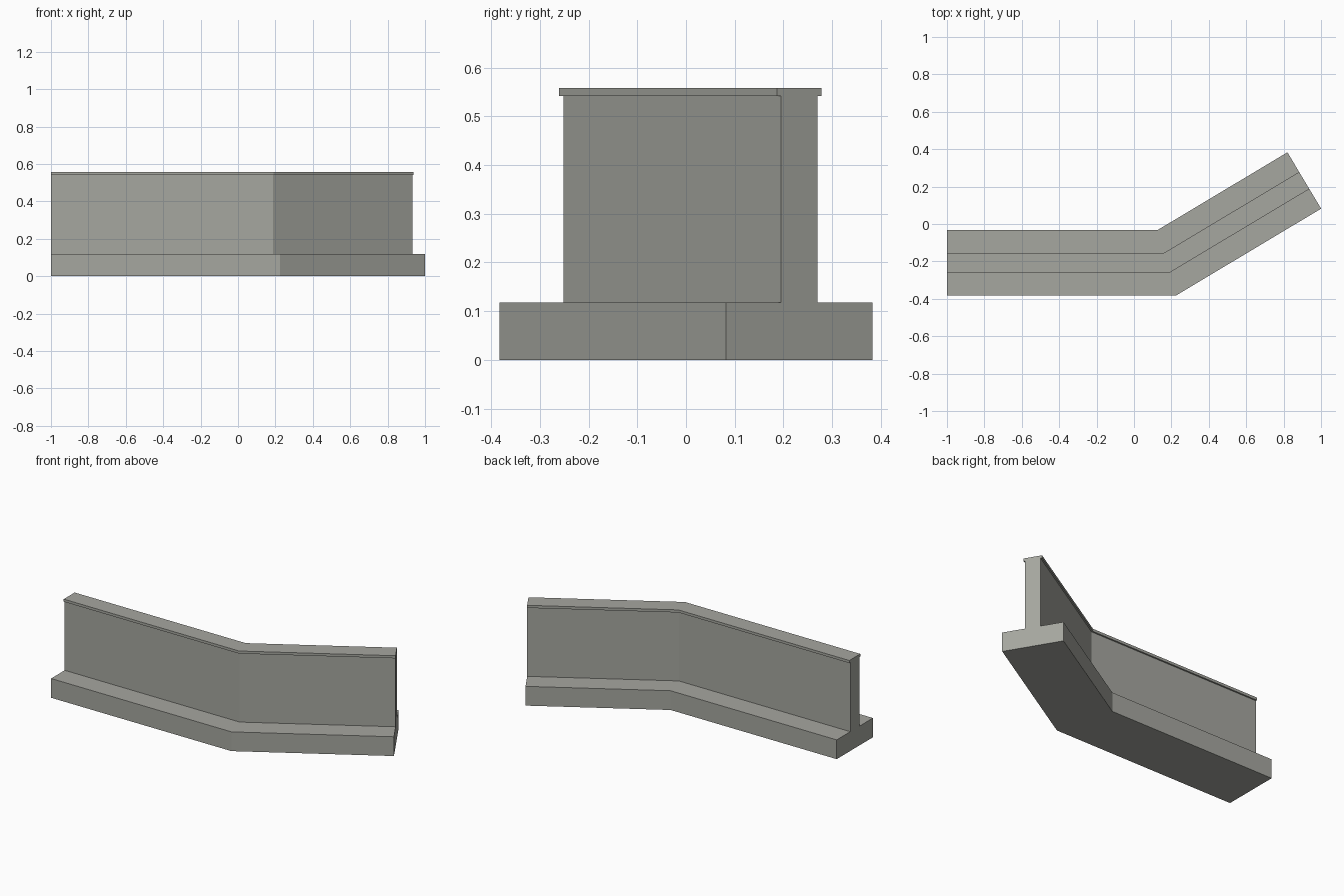
import bpy, bmesh, math
from mathutils import Vector

if "Cube" in bpy.data.objects:
    bpy.data.objects.remove(bpy.data.objects["Cube"])

# Concrete material
concrete = bpy.data.materials.new("concrete_grey")
concrete.diffuse_color = (0.38, 0.385, 0.35, 1)
concrete.use_nodes = True
concrete.node_tree.nodes["Principled BSDF"].inputs["Base Color"].default_value = concrete.diffuse_color

# Inverted-T cross-section: (half width, height), mirrored to a closed loop
half = [(0.1755, 0.0), (0.1755, 0.118), (0.0437, 0.118),
        (0.0437, 0.542), (0.053, 0.542), (0.053, 0.558)]
profile = half + [(-w, z) for w, z in reversed(half)]

# Bent centre line; each station has a sideways vector (mitred at the bend)
angle = math.radians(30.9)
bend = Vector((0.175, -0.2075))
end = bend + Vector((math.cos(angle), math.sin(angle))) * 0.857
miter = 1 / math.cos(angle / 2)
stations = [
    (Vector((-1, -0.2075)), Vector((0, -1))),
    (bend, Vector((math.sin(angle / 2), -math.cos(angle / 2))) * miter),
    (end, Vector((math.sin(angle), -math.cos(angle)))),
]

# Sweep the section along the line as one solid
bm = bmesh.new()
rings = []
for point, side in stations:
    rings.append([bm.verts.new((*(point + side * w), z)) for w, z in profile])
n = len(profile)
for a, b in zip(rings, rings[1:]):
    for i in range(n):
        j = (i + 1) % n
        bm.faces.new((a[i], a[j], b[j], b[i]))
bm.faces.new(rings[0])
bm.faces.new(list(reversed(rings[-1])))
bmesh.ops.recalc_face_normals(bm, faces=bm.faces)

mesh = bpy.data.meshes.new("wall_with_footing")
bm.to_mesh(mesh)
bm.free()
mesh.materials.append(concrete)
wall = bpy.data.objects.new("wall_with_footing", mesh)
bpy.context.collection.objects.link(wall)
